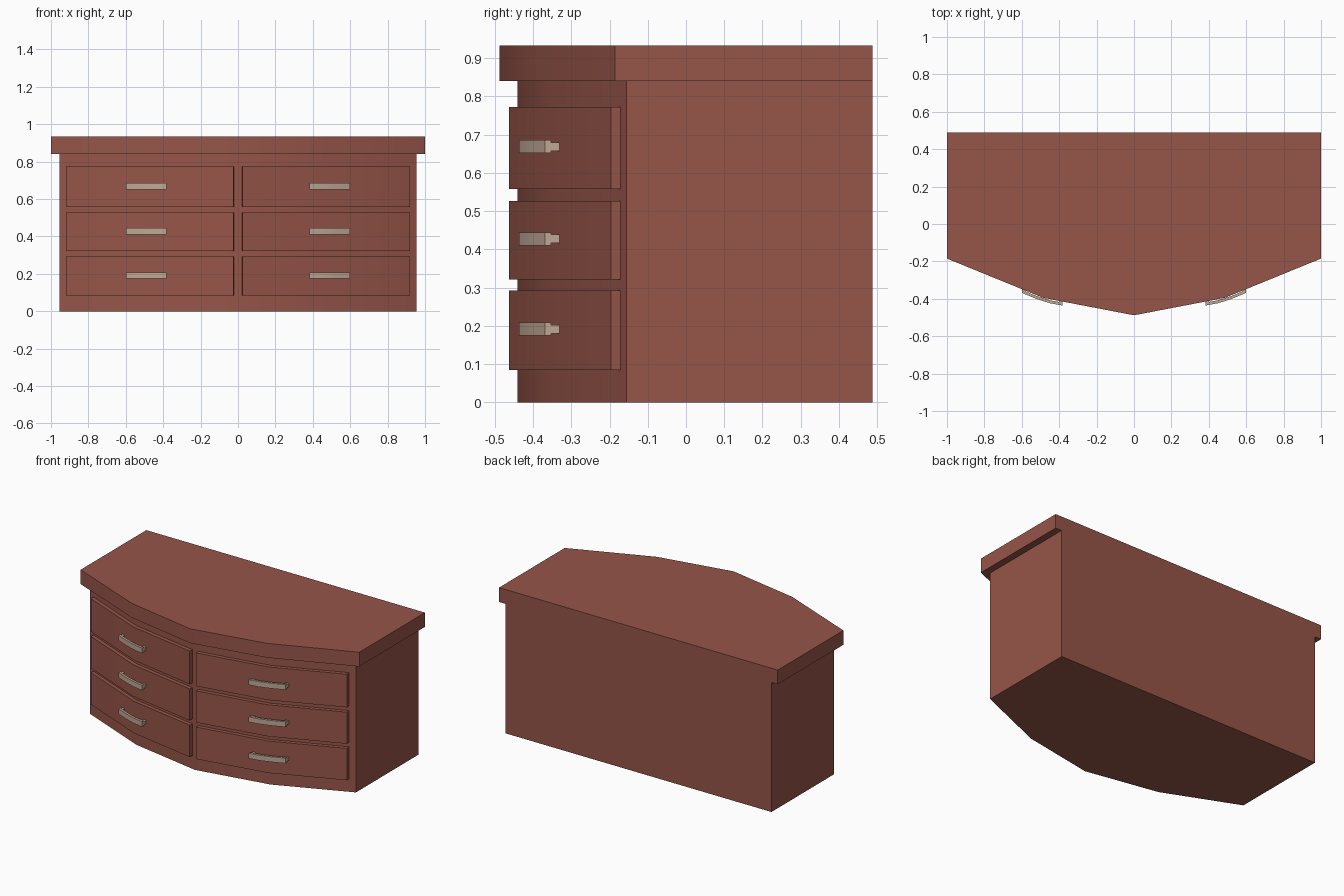
import bpy, bmesh, math

if "Cube" in bpy.data.objects:
    bpy.data.objects.remove(bpy.data.objects["Cube"])


def material(name, rgb):
    m = bpy.data.materials.new(name)
    m.diffuse_color = (*rgb, 1)
    m.use_nodes = True
    m.node_tree.nodes["Principled BSDF"].inputs["Base Color"].default_value = m.diffuse_color
    return m


WOOD = material("red brown wood", (0.305, 0.091, 0.066))
METAL = material("pale brushed metal", (0.52, 0.39, 0.30))


def prism(name, outline, z0, z1, mat):
    """Extrude a plan outline from z0 to z1."""
    bm = bmesh.new()
    face = bm.faces.new([bm.verts.new((x, y, z0)) for x, y in outline])
    ext = bmesh.ops.extrude_face_region(bm, geom=[face])
    for v in ext["geom"]:
        if isinstance(v, bmesh.types.BMVert):
            v.co.z = z1
    bmesh.ops.recalc_face_normals(bm, faces=bm.faces)
    mesh = bpy.data.meshes.new(name)
    bm.to_mesh(mesh)
    bm.free()
    mesh.materials.append(mat)
    ob = bpy.data.objects.new(name, mesh)
    bpy.context.collection.objects.link(ob)
    bpy.ops.object.select_all(action='DESELECT')
    ob.select_set(True)
    bpy.context.view_layer.objects.active = ob
    bpy.ops.object.shade_smooth_by_angle(angle=math.radians(30))
    return ob


# bowed front of the body: y at a given x
def front(x):
    x = abs(x)
    if x < 0.48:
        return -0.441 + (0.441 - 0.353) * x / 0.48
    return -0.353 + (0.353 - 0.155) * (x - 0.48) / 0.475


def strip(xs, inner, outer, side, flare=0.0):
    """Plan outline that follows the bowed front between two offsets."""
    back = [(side * x, front(x) - inner) for x in xs]
    fore = [(side * (x + flare), front(x) - outer) for x in xs]
    return back + fore[::-1]


BACK = 0.488

# body and top slab
prism("body", [(-0.955, BACK), (-0.955, -0.155), (-0.48, -0.353), (0, -0.441),
               (0.48, -0.353), (0.955, -0.155), (0.955, BACK)], 0, 0.84, WOOD)
prism("top_slab", [(-1, BACK), (-1, -0.185), (-0.485, -0.395), (0, -0.488),
                   (0.485, -0.395), (1, -0.185), (1, BACK)], 0.84, 0.933, WOOD)

# drawers with bar handles on two posts
rows = [(0.085, 0.292), (0.322, 0.527), (0.558, 0.773)]
for side, label in ((-1, "left"), (1, "right")):
    for i, (z0, z1) in enumerate(rows, 1):
        prism(f"drawer_{label}_{i}", strip((0.02, 0.48, 0.915), -0.01, 0.025, side, 0.004),
              z0, z1, WOOD)
        zc = (z0 + z1) / 2 + 0.003
        prism(f"handle_bar_{label}_{i}",
              strip((0.382, 0.45, 0.52, 0.598), 0.049, 0.065, side), zc - 0.017, zc + 0.017, METAL)
        for n, x in (("inner", 0.382), ("outer", 0.578)):
            prism(f"handle_post_{n}_{label}_{i}",
                  strip((x, x + 0.02), 0.02, 0.055, side), zc - 0.011, zc + 0.011, METAL)
